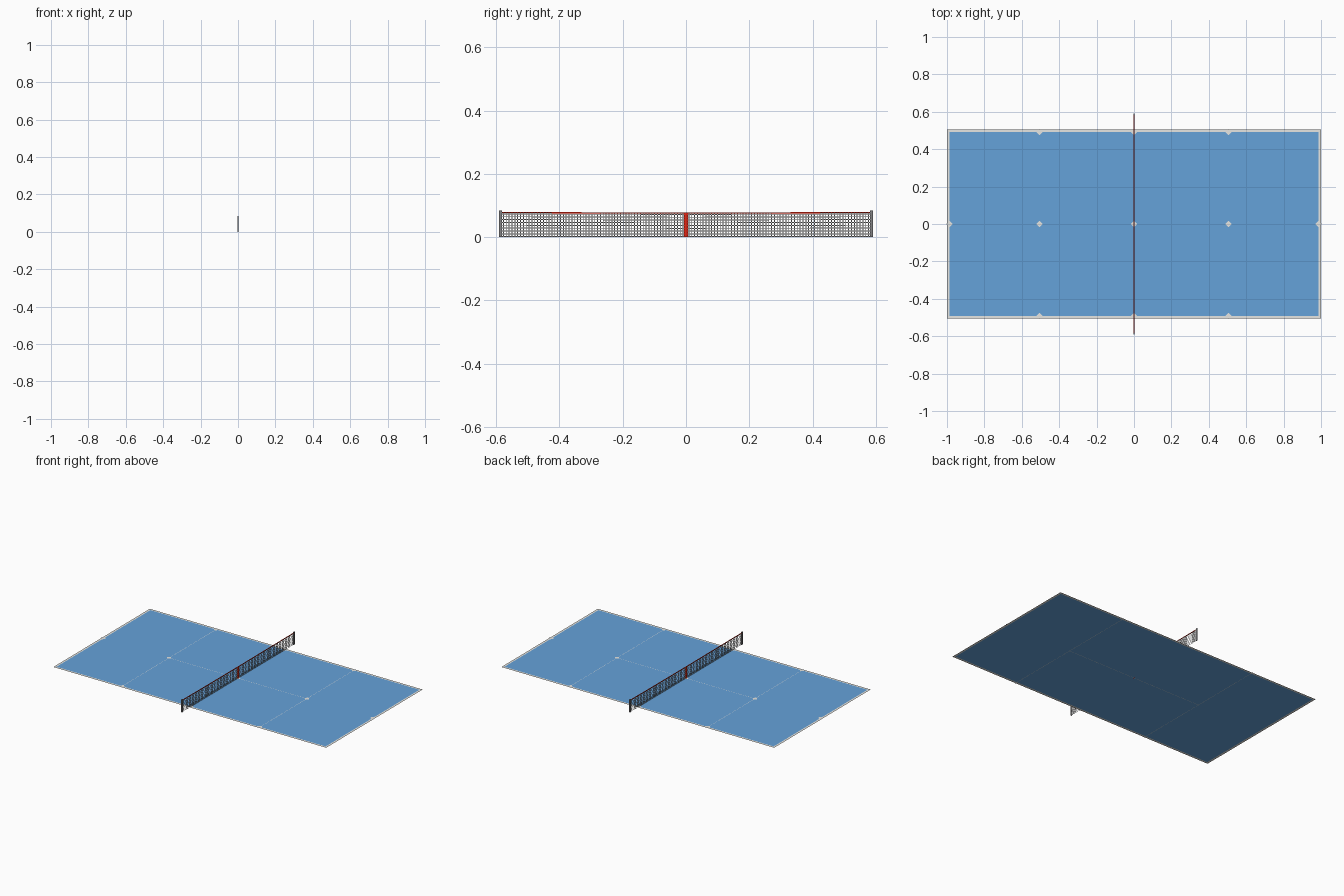
import bpy, bmesh
from mathutils import Matrix, Vector

if "Cube" in bpy.data.objects:
    bpy.data.objects.remove(bpy.data.objects["Cube"])


def material(name, rgb):
    m = bpy.data.materials.new(name)
    lin = [((c / 255 + 0.055) / 1.055) ** 2.4 for c in rgb]
    m.diffuse_color = (*lin, 1)
    m.use_nodes = True
    m.node_tree.nodes["Principled BSDF"].inputs["Base Color"].default_value = m.diffuse_color
    return m


BLUE = material("court blue", (101, 162, 218))
LINE = material("line white", (240, 240, 236))
NET = material("net light grey", (195, 195, 195))
POST = material("post grey", (130, 130, 132))
RED = material("band red", (240, 38, 18))


def finish(name, bm, *mats):
    me = bpy.data.meshes.new(name)
    bm.to_mesh(me)
    bm.free()
    for m in mats:
        me.materials.append(m)
    ob = bpy.data.objects.new(name, me)
    bpy.context.collection.objects.link(ob)
    return ob


def box(bm, lo, hi):
    size = [h - l for l, h in zip(lo, hi)]
    mid = (Vector(lo) + Vector(hi)) / 2
    bmesh.ops.create_cube(bm, size=1, matrix=Matrix.Translation(mid) @ Matrix.Diagonal((*size, 1)))


def strip(bm, y0, y1, z0, z1):
    # flat upright strip in the plane of the net
    bm.faces.new([bm.verts.new((0, y, z)) for y, z in ((y0, z0), (y1, z0), (y1, z1), (y0, z1))])


# Court: one flat sheet, cut where the painted lines run
HX, HY, EDGE, W, SX = 1.0, 0.505, 0.014, 0.001, 0.505
xs = [-HX, -HX + EDGE, -SX - W, -SX + W, SX - W, SX + W, HX - EDGE, HX]
ys = [-HY, -HY + EDGE, -W, W, HY - EDGE, HY]
bm = bmesh.new()
grid = [[bm.verts.new((x, y, 0)) for y in ys] for x in xs]
for i in range(len(xs) - 1):
    for j in range(len(ys) - 1):
        f = bm.faces.new((grid[i][j], grid[i + 1][j], grid[i + 1][j + 1], grid[i][j + 1]))
        border = i in (0, 6) or j in (0, 4)
        service = i in (2, 4)
        centre = j == 2 and i == 3
        f.material_index = 1 if border or service or centre else 0
finish("court", bm, BLUE, LINE)

# Small diamond marks where lines meet
bm = bmesh.new()
marks = [(x, y) for x in (-SX, SX) for y in (-HY + EDGE, 0, HY - EDGE)]
marks += [(-HX + EDGE, 0), (HX - EDGE, 0), (0, 0), (0, HY - EDGE), (0, -HY + EDGE)]
for x, y in marks:
    r = 0.017
    bm.faces.new([bm.verts.new((x + a * r, y + b * r, 0.0006))
                  for a, b in ((1, 0), (0, 1), (-1, 0), (0, -1))])
finish("line_marks", bm, LINE)

# Net dimensions: top edge dips slightly in the middle
NY, Z_END, Z_MID = 0.586, 0.0795, 0.0775


def sag(bm):
    for v in bm.verts:
        v.co.z *= (Z_MID + (Z_END - Z_MID) * min(1, abs(v.co.y) / NY)) / Z_END


# Net mesh: flat vertical and horizontal cords
bm = bmesh.new()
n = 130
for k in range(n + 1):
    y = -NY + 2 * NY * k / n
    strip(bm, y - 0.0014, y + 0.0014, 0, Z_END - 0.002)
for k in range(9):
    z = 0.0015 + 0.009 * k
    strip(bm, -NY, 0, z - 0.0014, z + 0.0014)
    strip(bm, 0, NY, z - 0.0014, z + 0.0014)
sag(bm)
finish("net_mesh", bm, NET)

# Red band along the top of the net
bm = bmesh.new()
for s in (-1, 1):
    box(bm, (-0.0015, min(0, s * NY), Z_END - 0.0035), (0.0015, max(0, s * NY), Z_END))
sag(bm)
finish("top_band", bm, RED)

# Red strap in the middle
bm = bmesh.new()
box(bm, (-0.002, -0.006, 0), (0.002, 0.006, Z_MID))
finish("centre_strap", bm, RED)

# Posts
for name, s in (("left_post", -1), ("right_post", 1)):
    bm = bmesh.new()
    y = s * 0.586
    box(bm, (-0.003, y - 0.0045, 0), (0.003, y + 0.0045, 0.084))
    finish(name, bm, POST)
